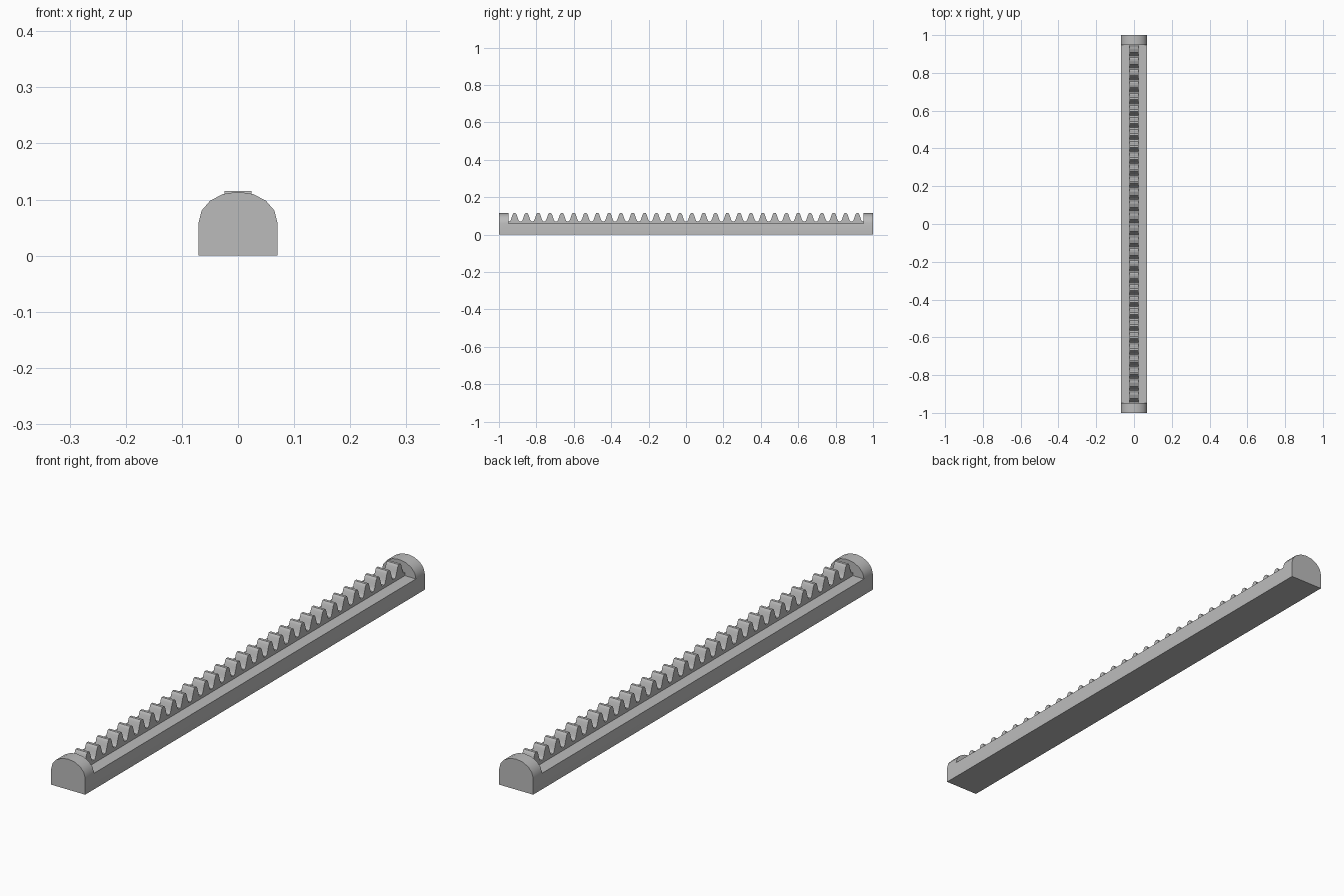
import bpy
import bmesh
import math

cube = bpy.data.objects.get("Cube")
if cube:
    bpy.data.objects.remove(cube, do_unlink=True)

HALF_WIDTH, BASE_TOP, TOP = 0.07, 0.06, 0.114
RACK_END, RACK_HALF_WIDTH = 0.948, 0.024
TEETH, PITCH = 30, 0.0632

grey = bpy.data.materials.new("plain grey")
grey.use_nodes = True
grey.diffuse_color = (0.5, 0.5, 0.5, 1)
grey.node_tree.nodes["Principled BSDF"].inputs["Base Color"].default_value = (0.5, 0.5, 0.5, 1)


def extrude_profile(name, points, offset):
    """Extrude a closed 3D outline by an offset into a solid object."""
    bm = bmesh.new()
    face = bm.faces.new([bm.verts.new(p) for p in points])
    result = bmesh.ops.extrude_face_region(bm, geom=[face], use_keep_orig=True)
    moved = [v for v in result["geom"] if isinstance(v, bmesh.types.BMVert)]
    bmesh.ops.translate(bm, verts=moved, vec=offset)
    bmesh.ops.recalc_face_normals(bm, faces=bm.faces)
    mesh = bpy.data.meshes.new(name)
    bm.to_mesh(mesh)
    bm.free()
    mesh.materials.append(grey)
    obj = bpy.data.objects.new(name, mesh)
    bpy.context.collection.objects.link(obj)
    return obj


def select_only(obj):
    bpy.ops.object.select_all(action="DESELECT")
    obj.select_set(True)
    bpy.context.view_layer.objects.active = obj


# Bar with an arched top, later lowered between the two end stops
arch = [(-HALF_WIDTH, -1, 0), (HALF_WIDTH, -1, 0)]
for i in range(9):
    a = math.pi * i / 8
    arch.append((HALF_WIDTH * math.cos(a), -1, BASE_TOP + (TOP - BASE_TOP) * math.sin(a)))
bar = extrude_profile("bar_with_end_stops", arch, (0, 2, 0))

# Cutter that leaves the flat ledge and the domed ends
w = 0.2
cutter = extrude_profile(
    "ledge_cutter",
    [(-w, -RACK_END, BASE_TOP), (w, -RACK_END, BASE_TOP), (w, -RACK_END, w), (-w, -RACK_END, w)],
    (0, 2 * RACK_END, 0))
cutter.hide_render = True
cut = bar.modifiers.new("cut", "BOOLEAN")
cut.operation = "DIFFERENCE"
cut.solver = "EXACT"
cut.object = cutter
select_only(bar)
bpy.ops.object.modifier_apply(modifier="cut")
bpy.data.objects.remove(cutter, do_unlink=True)
bpy.ops.object.shade_smooth_by_angle(angle=math.radians(30))

# Toothed strip: one rounded tooth flank, mirrored and repeated along the bar
flank = [(0.027, 0.071), (0.023, 0.074), (0.019, 0.082), (0.015, 0.094),
         (0.011, 0.106), (0.008, 0.112), (0.005, 0.115)]
tooth = [(-y, z) for y, z in flank] + [(y, z) for y, z in reversed(flank)]
outline = [(-RACK_END, BASE_TOP), (-RACK_END, 0.071)]
for i in range(TEETH):
    centre = (i - (TEETH - 1) / 2) * PITCH
    outline += [(centre + y, z) for y, z in tooth]
outline += [(RACK_END, 0.071), (RACK_END, BASE_TOP)]
rack = extrude_profile(
    "toothed_strip", [(-RACK_HALF_WIDTH, y, z) for y, z in outline], (2 * RACK_HALF_WIDTH, 0, 0))
select_only(rack)
bpy.ops.object.shade_smooth_by_angle(angle=math.radians(30))
